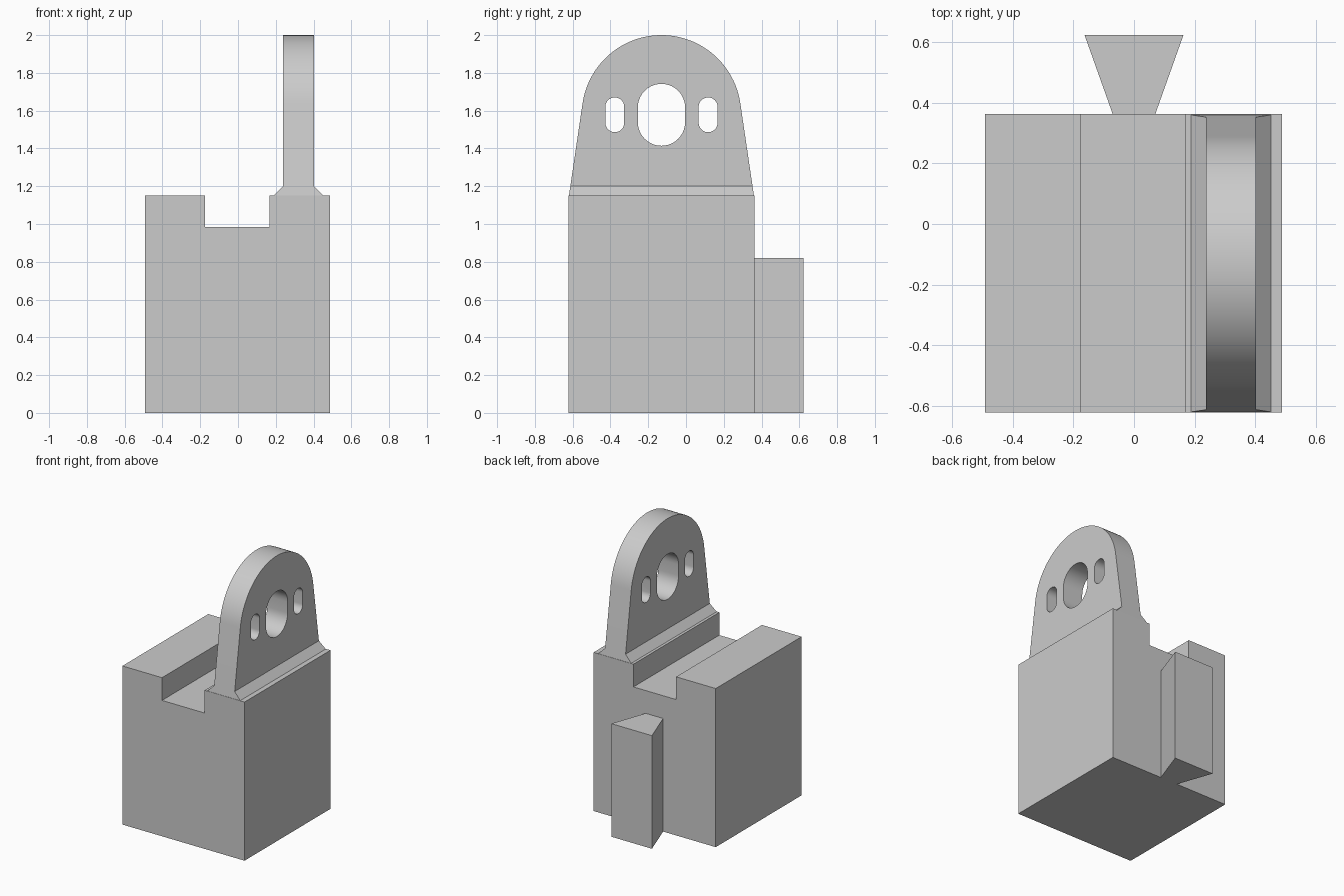
import bpy
import bmesh
from math import sin, cos, tan, pi, radians
from mathutils import Vector

cube = bpy.data.objects.get("Cube")
if cube:
    bpy.data.objects.remove(cube, do_unlink=True)

grey = bpy.data.materials.new("plain grey")
grey.use_nodes = True
grey.diffuse_color = (0.6, 0.6, 0.6, 1)
grey.node_tree.nodes["Principled BSDF"].inputs["Base Color"].default_value = (0.6, 0.6, 0.6, 1)

FRONT, BACK = -0.622, 0.362
MID_Y = (FRONT + BACK) / 2
TOP = 1.15
FLARE_TOP = 1.2
LUG_X = (0.238, 0.402)
FLARE_X = (0.188, 0.452)
RADIUS = 0.422
EYE_Z = 2.0 - RADIUS
LEAN = radians(8.4)


def loft(name, lower, upper):
    """Solid between two matching loops of 3D points."""
    bm = bmesh.new()
    a = [bm.verts.new(p) for p in lower]
    b = [bm.verts.new(p) for p in upper]
    bm.faces.new(a)
    bm.faces.new(b)
    for i in range(len(a)):
        j = (i + 1) % len(a)
        bm.faces.new((a[i], a[j], b[j], b[i]))
    bmesh.ops.recalc_face_normals(bm, faces=bm.faces)
    mesh = bpy.data.meshes.new(name)
    bm.to_mesh(mesh)
    bm.free()
    mesh.materials.append(grey)
    ob = bpy.data.objects.new(name, mesh)
    bpy.context.collection.objects.link(ob)
    return ob


def prism(name, outline, axis, start, end):
    """Extrude a 2D outline along one axis."""
    def place(p, d):
        v = list(p)
        v.insert(axis, d)
        return Vector(v)
    return loft(name, [place(p, start) for p in outline], [place(p, end) for p in outline])


def arc(cy, cz, r, start, end, steps):
    return [(cy + r * cos(start + (end - start) * i / steps),
             cz + r * sin(start + (end - start) * i / steps)) for i in range(steps + 1)]


def half_width(z):
    """Half the lug's depth on its leaning straight sides."""
    return RADIUS / cos(LEAN) - (z - EYE_Z) * tan(LEAN)


# Main block with a slot across its top
prism("block", [(-0.492, 0), (0.488, 0), (0.488, TOP), (0.168, TOP), (0.168, 0.985),
                (-0.174, 0.985), (-0.174, TOP), (-0.492, TOP)], 1, FRONT, BACK)

# Dovetail rail on the back
prism("dovetail_rail", [(-0.07, BACK), (0.07, BACK), (0.163, 0.623), (-0.163, 0.623)], 2, 0, 0.82)


# Chamfered foot of the lug
def rectangle(xs, z):
    w = min(half_width(z), (BACK - FRONT) / 2)
    return [(xs[0], MID_Y - w, z), (xs[1], MID_Y - w, z),
            (xs[1], MID_Y + w, z), (xs[0], MID_Y + w, z)]


loft("lug_foot", rectangle(FLARE_X, TOP), rectangle(LUG_X, FLARE_TOP))

# Upright lug with a round top
w = half_width(FLARE_TOP)
lug = prism("lug", [(MID_Y - w, FLARE_TOP), (MID_Y + w, FLARE_TOP)]
            + arc(MID_Y, EYE_Z, RADIUS, LEAN, pi - LEAN, 48), 0, *LUG_X)

# Three rounded slots through the lug
bpy.context.view_layer.objects.active = lug
lug.select_set(True)
for offset, r, half_height in ((0, 0.125, 0.164), (-0.247, 0.05, 0.092), (0.247, 0.05, 0.092)):
    s = half_height - r
    outline = (arc(MID_Y + offset, EYE_Z + s, r, 0, pi, 20)
               + arc(MID_Y + offset, EYE_Z - s, r, pi, 2 * pi, 20))
    cutter = prism("slot_cutter", outline, 0, 0.1, 0.6)
    cutter.hide_render = True
    mod = lug.modifiers.new("slot", 'BOOLEAN')
    mod.operation = 'DIFFERENCE'
    mod.solver = 'EXACT'
    mod.object = cutter
    bpy.ops.object.modifier_apply(modifier=mod.name)
    bpy.data.objects.remove(cutter, do_unlink=True)

bpy.ops.object.shade_smooth_by_angle(angle=radians(30))
